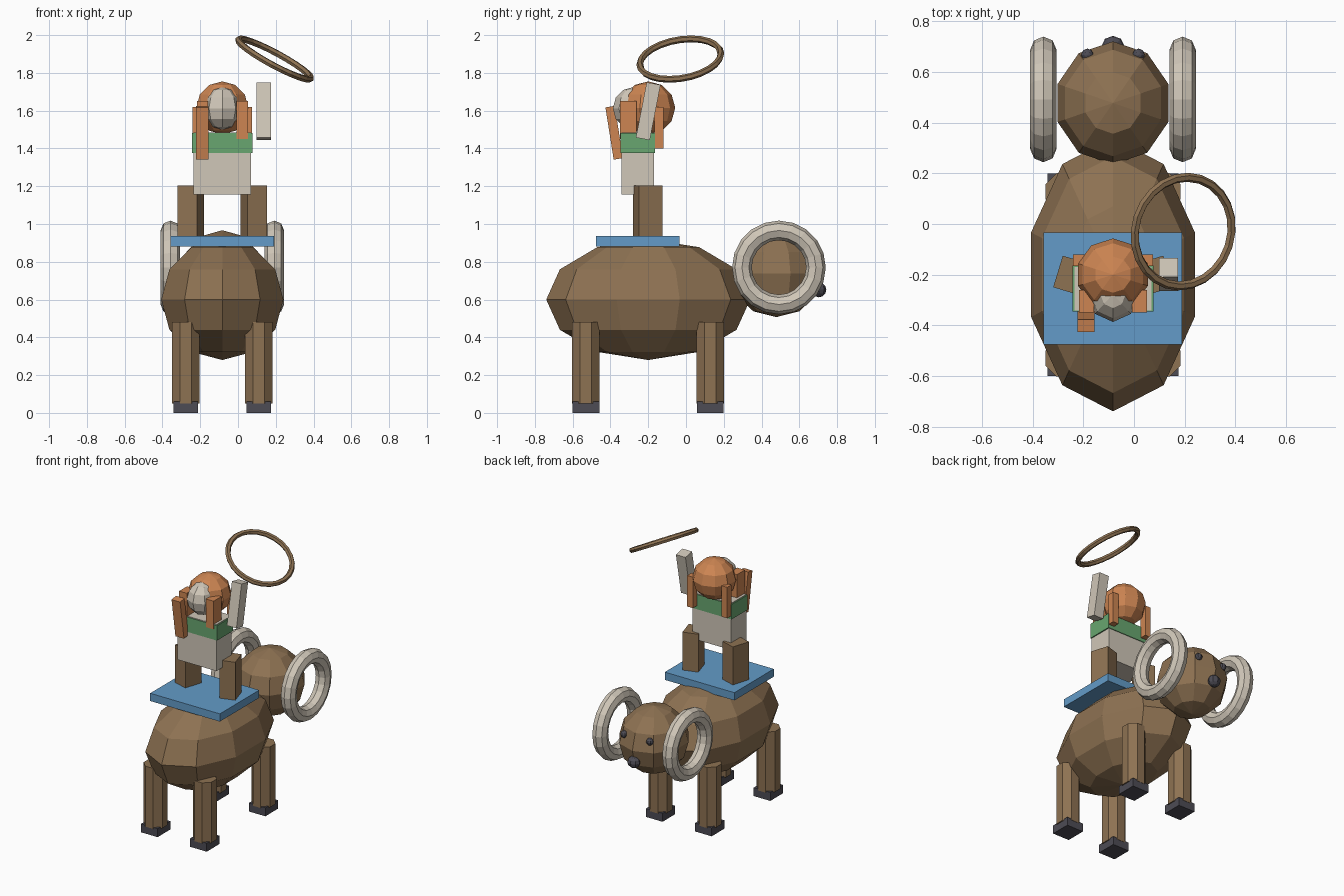
import bpy
from math import radians
from mathutils import Vector

cube = bpy.data.objects.get("Cube")
if cube:
    bpy.data.objects.remove(cube, do_unlink=True)

MID = -0.083  # centre line of mount and rider


def material(name, rgb):
    m = bpy.data.materials.new(name)
    m.use_nodes = True
    m.diffuse_color = (*rgb, 1)
    bsdf = next(n for n in m.node_tree.nodes if n.type == 'BSDF_PRINCIPLED')
    bsdf.inputs["Base Color"].default_value = (*rgb, 1)
    return m


BROWN = material("brown", (0.27, 0.168, 0.085))
BEIGE = material("beige", (0.63, 0.57, 0.48))
ORANGE = material("orange", (0.61, 0.235, 0.085))
GREEN = material("green", (0.14, 0.38, 0.16))
BLUE = material("blue", (0.125, 0.33, 0.58))
DARK = material("dark_grey", (0.075, 0.072, 0.09))


def finish(name, mat, scale=(1, 1, 1)):
    ob = bpy.context.object
    ob.name = name
    ob.scale = scale
    ob.data.materials.append(mat)
    return ob


def box(name, mat, loc, size, rot=(0, 0, 0)):
    bpy.ops.mesh.primitive_cube_add(size=1, location=loc,
                                    rotation=[radians(a) for a in rot])
    return finish(name, mat, size)


def ball(name, mat, loc, radii, segments=10, rings=6):
    bpy.ops.mesh.primitive_uv_sphere_add(segments=segments, ring_count=rings,
                                         radius=1, location=loc)
    return finish(name, mat, radii)


def ring(name, mat, loc, normal, major, minor, segs, sides):
    turn = Vector(normal).to_track_quat('Z', 'Y').to_euler()
    bpy.ops.mesh.primitive_torus_add(location=loc, rotation=turn,
                                     major_radius=major, minor_radius=minor,
                                     major_segments=segs, minor_segments=sides)
    return finish(name, mat)


# Mount: body, head, nose
ball("body", BROWN, (MID, -0.2, 0.6), (0.34, 0.54, 0.32))
ball("mount_head", BROWN, (MID, 0.478, 0.737), (0.23, 0.243, 0.23))
ball("nose", DARK, (MID, 0.703, 0.652), (0.045, 0.04, 0.04), 8, 6)

# Paired parts on either side of the centre line
for side, s in (("right", -1), ("left", 1)):
    ring(side + "_horn", BEIGE, (MID + s * 0.275, 0.492, 0.77), (1, 0, 0),
         0.196, 0.052, 20, 8)
    ball(side + "_eye", DARK, (MID + s * 0.101, 0.668, 0.81), (0.025,) * 3, 8, 6)

    # Legs and hooves
    for end, y in (("rear", -0.53), ("front", 0.128)):
        x = MID + s * 0.193
        bpy.ops.mesh.primitive_cylinder_add(vertices=8, radius=0.079, depth=0.43,
                                            location=(x, y, 0.265),
                                            rotation=(0, 0, radians(22.5)))
        finish(f"{end}_{side}_leg", BROWN)
        box(f"{end}_{side}_hoof", DARK, (x, y, 0.03), (0.13, 0.142, 0.06))

    # Rider's legs and hanging locks of hair
    box(side + "_rider_leg", BROWN, (MID + s * 0.166, -0.203, 1.055),
        (0.107, 0.13, 0.3), (0, 0, s * 17))
    box(side + "_back_lock", ORANGE, (MID + s * 0.135, -0.143, 1.51),
        (0.045, 0.047, 0.22))
    box(side + "_front_lock", ORANGE, (MID + s * 0.105, -0.305, 1.55),
        (0.06, 0.088, 0.2))

# Saddle blanket
box("blanket", BLUE, (MID, -0.255, 0.908), (0.547, 0.442, 0.055))

# Rider: torso, band, head, face, arms
box("torso", BEIGE, (MID, -0.255, 1.32), (0.304, 0.172, 0.33))
box("chest_band", GREEN, (MID, -0.255, 1.428), (0.32, 0.182, 0.105))
ball("rider_head", ORANGE, (MID, -0.2, 1.615), (0.145, 0.143, 0.14))
ball("rider_face", BEIGE, (MID, -0.277, 1.612), (0.1, 0.11, 0.113), 8, 6)
box("right_arm", ORANGE, (-0.19, -0.38, 1.483), (0.067, 0.05, 0.28), (9, 0, 0))
box("raised_arm", BEIGE, (0.136, -0.2, 1.597), (0.075, 0.075, 0.298), (-11, 0, 0))

# Rope loop
ring("rope_loop", BROWN, (0.194, -0.03, 1.873), (0.47, -0.15, 0.87),
     0.217, 0.018, 24, 6)
